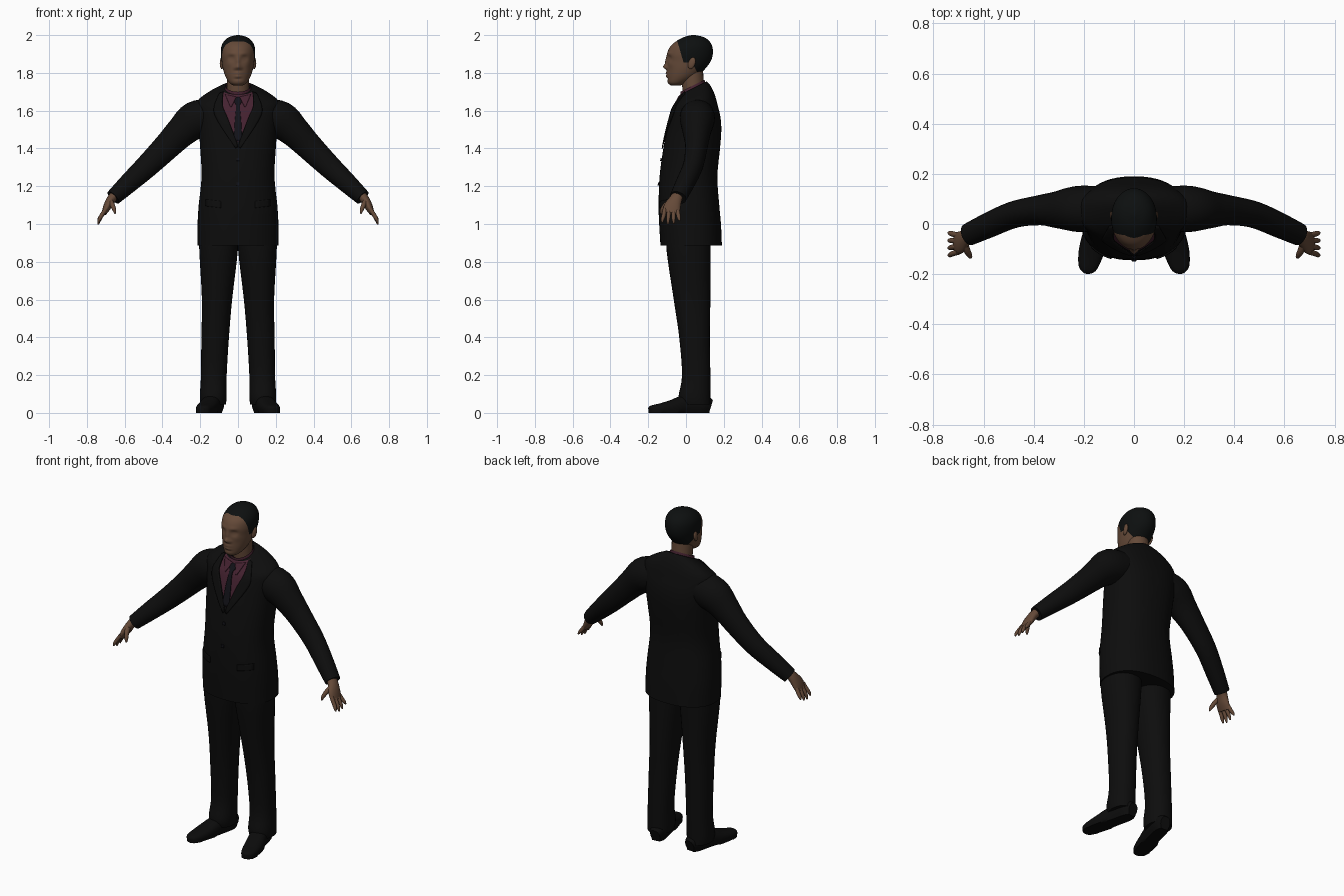
import bpy, bmesh, math
from mathutils import Vector
from mathutils.bvhtree import BVHTree

cube = bpy.data.objects.get("Cube")
if cube:
    bpy.data.objects.remove(cube)


def material(name, r, g, b):
    m = bpy.data.materials.new(name)
    m.use_nodes = True
    m.diffuse_color = (r, g, b, 1)
    bsdf = m.node_tree.nodes["Principled BSDF"]
    bsdf.inputs["Base Color"].default_value = (r, g, b, 1)
    bsdf.inputs["Roughness"].default_value = 0.9
    return m


SUIT = material("black suit cloth", 0.004, 0.004, 0.004)
SHOE = material("black leather", 0.0035, 0.0035, 0.0035)
HAIR = material("black hair", 0.004, 0.005, 0.005)
SKIN = material("brown skin", 0.13, 0.068, 0.04)
SHIRT = material("plum shirt", 0.06, 0.016, 0.03)
TIE = material("black tie", 0.006, 0.006, 0.009)


def finish(name, bm, mats, angle=50):
    bmesh.ops.recalc_face_normals(bm, faces=bm.faces)
    mesh = bpy.data.meshes.new(name)
    bm.to_mesh(mesh)
    bm.free()
    for m in mats:
        mesh.materials.append(m)
    ob = bpy.data.objects.new(name, mesh)
    bpy.context.collection.objects.link(ob)
    bpy.ops.object.select_all(action="DESELECT")
    ob.select_set(True)
    bpy.context.view_layer.objects.active = ob
    bpy.ops.object.shade_smooth_by_angle(angle=math.radians(angle))
    return ob


def resample(rows, steps):
    """Smooth curve through all rows."""
    rows = [Vector(r) for r in rows]
    out = []
    for i in range(len(rows) - 1):
        p0, p1, p2 = rows[max(i - 1, 0)], rows[i], rows[i + 1]
        p3 = rows[min(i + 2, len(rows) - 1)]
        for k in range(steps):
            t = k / steps
            out.append(p1 + (p2 - p0) * (t / 2) + (2 * p0 - 5 * p1 + 4 * p2 - p3) * (t * t / 2)
                       + (3 * p1 - p0 - 3 * p2 + p3) * (t ** 3 / 2))
    return out + [rows[-1]]


def loft(rows, n=24, steps=4, ref=None, power=2.0, side=1, caps=True):
    """Skin oval rings (x, y, z, radius a, radius b); ref tilts them along the path."""
    bm = bmesh.new()
    rows = resample(rows, steps)
    rings = []
    for i, r in enumerate(rows):
        c = Vector(r[:3])
        u, v = Vector((1, 0, 0)), Vector((0, 1, 0))
        if ref:
            t = Vector(rows[min(i + 1, len(rows) - 1)][:3]) - Vector(rows[max(i - 1, 0)][:3])
            u = t.cross(Vector(ref)).normalized()
            v = u.cross(t).normalized()
        ring = []
        for k in range(n):
            a = 2 * math.pi * k / n
            ca, sa = math.cos(a), math.sin(a)
            p = c + u * r[3] * math.copysign(abs(ca) ** (2 / power), ca)
            p += v * r[4] * math.copysign(abs(sa) ** (2 / power), sa)
            ring.append(bm.verts.new((p.x * side, p.y, p.z)))
        rings.append(ring)
    for a, b in zip(rings, rings[1:]):
        for k in range(n):
            j = (k + 1) % n
            bm.faces.new((a[k], a[j], b[j], b[k]))
    if caps:
        bm.faces.new(rings[0])
        bm.faces.new(rings[-1])
    return bm


def profile(rows):
    """Turn (z, half width, front y, back y) into loft rows."""
    return [(0, (f + b) / 2, z, w, (b - f) / 2) for z, w, f, b in rows]


def cut(bm, point, normal):
    bmesh.ops.bisect_plane(bm, geom=bm.verts[:] + bm.edges[:] + bm.faces[:],
                           plane_co=point, plane_no=normal, dist=1e-5)


def tilt_collar(bm, k=0.5):
    for v in bm.verts:
        w = min(max((v.co.z - 1.62) / 0.1, 0), 1)
        v.co.z += (v.co.y - 0.04) * k * w


# Jacket body with the shirt opening cut into its front
jacket = loft(profile([
    (0.885, 0.215, -0.135, 0.19), (1.0, 0.214, -0.142, 0.185), (1.1, 0.208, -0.145, 0.176),
    (1.25, 0.193, -0.14, 0.166), (1.4, 0.2, -0.12, 0.18), (1.5, 0.208, -0.1, 0.187),
    (1.58, 0.218, -0.08, 0.18), (1.645, 0.218, -0.058, 0.16), (1.69, 0.155, -0.04, 0.135),
    (1.72, 0.088, -0.03, 0.11)]), n=48, power=2.3)
tilt_collar(jacket)
for s in (1, -1):
    cut(jacket, (0, 0, 1.43), (s, 0, -0.425))
    cut(jacket, (s * 0.08, 0, 0), (1, 0, 0))
for f in jacket.faces:
    c = f.calc_center_median()
    if c.y < 0.03 and abs(c.x) < min(0.08, 0.425 * (c.z - 1.43)):
        f.material_index = 1
body_tree = BVHTree.FromBMesh(jacket)
finish("jacket", jacket, [SUIT, SHIRT])


def plate(name, edge_a, edge_b, mat, lift):
    """Thin cloth panel laid on the jacket front between two (x, z) edges."""
    bm = bmesh.new()
    a = resample([(x, 0, z) for x, z in edge_a], 5)
    b = resample([(x, 0, z) for x, z in edge_b], 5)
    grid = []
    for p, q in zip(a, b):
        row = []
        for k in range(6):
            m = p.lerp(q, k / 5)
            hit = body_tree.ray_cast(Vector((m.x, -1, m.z)), Vector((0, 1, 0)))[0]
            y = hit.y if hit else -0.03
            row.append(bm.verts.new((m.x, y - lift, m.z)))
        grid.append(row)
    for r, t in zip(grid, grid[1:]):
        for k in range(5):
            bm.faces.new((r[k], r[k + 1], t[k + 1], t[k]))
    ob = finish(name, bm, [mat])
    mod = ob.modifiers.new("thickness", "SOLIDIFY")
    mod.thickness = 0.006
    mod.offset = 0


# Shirt collar, tie, lapels, pocket flaps and buttons
collar = loft([(0, 0.04, 1.67, 0.08, 0.07), (0, 0.038, 1.70, 0.074, 0.067),
               (0, 0.034, 1.735, 0.066, 0.064)], n=32, caps=False)
tilt_collar(collar)
finish("shirt_collar", collar, [SHIRT])
tie_edge = [(0.012, 1.67), (0.019, 1.645), (0.01, 1.625), (0.017, 1.54), (0.022, 1.44)]
plate("tie", tie_edge, [(-x, z) for x, z in tie_edge], TIE, 0.004)
for s, side in ((1, "left"), (-1, "right")):
    plate(side + "_collar_point", [(s * 0.008, 1.672), (s * 0.035, 1.62)],
          [(s * 0.068, 1.685), (s * 0.04, 1.62)], SHIRT, 0.004)
    plate(side + "_lapel", [(0, 1.41), (s * 0.05, 1.55), (s * 0.082, 1.63), (s * 0.078, 1.7)],
          [(s * 0.012, 1.4), (s * 0.105, 1.54), (s * 0.128, 1.61), (s * 0.1, 1.69)], SUIT, 0.006)
    plate(side + "_pocket_flap", [(s * 0.09, 1.12), (s * 0.09, 1.085)],
          [(s * 0.17, 1.13), (s * 0.17, 1.095)], SUIT, 0.003)
for z in (1.35, 1.22):
    plate("button", [(-0.008, z), (-0.008, z - 0.016)], [(0.008, z), (0.008, z - 0.016)], TIE, 0.004)

# Neck
finish("neck", loft([(0, 0.05, 1.62, 0.064, 0.055), (0, 0.04, 1.7, 0.059, 0.057),
                     (0, 0.03, 1.82, 0.06, 0.06)]), [SKIN])

# Head: shaped face, then the hairline cut in
head = loft(profile([
    (1.733, 0.024, -0.08, -0.03), (1.748, 0.046, -0.096, 0.005), (1.78, 0.066, -0.1, 0.06),
    (1.82, 0.079, -0.1, 0.1), (1.86, 0.086, -0.1, 0.13), (1.9, 0.091, -0.1, 0.142),
    (1.94, 0.088, -0.083, 0.139), (1.97, 0.072, -0.048, 0.122), (1.99, 0.046, -0.01, 0.092),
    (2.0, 0.008, 0.03, 0.05)]), n=72, steps=6)
BUMPS = [(0, 1.832, 0.013, 0.013, -0.02), (0, 1.86, 0.009, 0.022, -0.01),
         (0.015, 1.825, 0.009, 0.008, -0.007), (0.035, 1.878, 0.016, 0.013, 0.011),
         (0.034, 1.876, 0.009, 0.006, -0.005), (0.03, 1.903, 0.022, 0.008, -0.004),
         (0, 1.799, 0.02, 0.006, -0.008), (0, 1.782, 0.018, 0.006, -0.008),
         (0, 1.768, 0.02, 0.005, 0.004), (0.05, 1.845, 0.016, 0.016, -0.003)]
for v in head.verts:
    x, y, z = v.co
    if y < 0:
        for bx, bz, sx, sz, dy in BUMPS:
            v.co.y += dy * math.exp(-((abs(x) - bx) / sx) ** 2 - ((z - bz) / sz) ** 2)
temple = Vector((0, -0.045, 1.965)), Vector((0, 0.96, 0.28))
nape = Vector((0, 0.03, 1.86)), Vector((0, 0.89, 0.45))
for point, normal in (temple, nape):
    cut(head, point, normal)
for z in (1.965, 1.855, 1.77):
    cut(head, (0, 0, z), (0, 0, 1))
for f in head.faces:
    c = f.calc_center_median()
    behind_temple = (c - temple[0]).dot(temple[1]) > 0
    behind_ear = (c - nape[0]).dot(nape[1]) > 0
    if c.z > 1.965 or (behind_temple and c.z > 1.855) or (behind_ear and c.z > 1.77):
        f.material_index = 1
finish("head", head, [SKIN, HAIR], 80)

UP, SIDEWAYS = (0, 0, 1), (0, 1, 0)
for s, side in ((1, "left"), (-1, "right")):
    # Ear
    ear = bmesh.new()
    bmesh.ops.create_uvsphere(ear, u_segments=16, v_segments=10, radius=1)
    for v in ear.verts:
        x, y, z = v.co
        v.co = (s * (0.085 + 0.011 * x + 0.004 * y), 0.03 + 0.02 * y + 0.006 * z, 1.852 + 0.032 * z)
    finish(side + "_ear", ear, [SKIN])

    # Sleeve
    finish(side + "_sleeve", loft([
        (0.13, 0.06, 1.575, 0.09, 0.09), (0.225, 0.06, 1.55, 0.1, 0.092),
        (0.3, 0.057, 1.488, 0.083, 0.075), (0.375, 0.055, 1.412, 0.072, 0.06),
        (0.48, 0.037, 1.308, 0.062, 0.053), (0.58, -0.005, 1.215, 0.052, 0.05),
        (0.66, -0.042, 1.14, 0.042, 0.045)], ref=SIDEWAYS, side=s), [SUIT])

    # Hand
    finish(side + "_palm", loft([
        (0.645, -0.04, 1.16, 0.026, 0.03), (0.672, -0.055, 1.13, 0.024, 0.034),
        (0.693, -0.073, 1.09, 0.021, 0.045), (0.71, -0.08, 1.055, 0.013, 0.042)],
        ref=SIDEWAYS, side=s, n=20), [SKIN])
    for i, name in enumerate(("index", "middle", "ring", "little")):
        y = -0.112 + 0.022 * i
        drop = (0.01, 0, 0.004, 0.02)[i]
        finish(f"{side}_{name}_finger", loft([
            (0.7, y, 1.08, 0.011, 0.011), (0.722, y - 0.006 + 0.004 * i, 1.045, 0.011, 0.011),
            (0.734, y - 0.012 + 0.007 * i, 1.02 + drop / 2, 0.009, 0.009),
            (0.74, y - 0.014 + 0.009 * i, 0.998 + drop, 0.004, 0.004)],
            ref=SIDEWAYS, side=s, n=12), [SKIN])
    finish(side + "_thumb", loft([
        (0.677, -0.075, 1.125, 0.014, 0.016), (0.665, -0.108, 1.1, 0.013, 0.014),
        (0.655, -0.126, 1.075, 0.01, 0.011), (0.65, -0.133, 1.055, 0.004, 0.005)],
        ref=SIDEWAYS, side=s, n=12), [SKIN])

    # Trouser leg
    finish(side + "_trouser_leg", loft([
        (0.104, 0.015, 0.96, 0.1, 0.115), (0.103, 0.014, 0.86, 0.102, 0.117),
        (0.111, 0.032, 0.6, 0.08, 0.097), (0.121, 0.045, 0.4, 0.073, 0.081),
        (0.128, 0.054, 0.2, 0.068, 0.075), (0.131, 0.045, 0.09, 0.071, 0.084),
        (0.131, 0.05, 0.045, 0.067, 0.079)], n=28, power=2.2, side=s), [SUIT])

    # Shoe with a flat sole
    shoe = loft([
        (0.115, 0.13, 0.035, 0.03, 0.035), (0.12, 0.09, 0.045, 0.047, 0.05),
        (0.14, 0.0, 0.045, 0.049, 0.05), (0.16, -0.07, 0.03, 0.052, 0.04),
        (0.175, -0.13, 0.022, 0.048, 0.03), (0.186, -0.18, 0.018, 0.034, 0.022),
        (0.19, -0.197, 0.016, 0.01, 0.012)], ref=UP, side=s, power=2.4)
    for v in shoe.verts:
        v.co.z = 0 if v.co.z < 0.012 else v.co.z
    finish(side + "_shoe", shoe, [SHOE])
